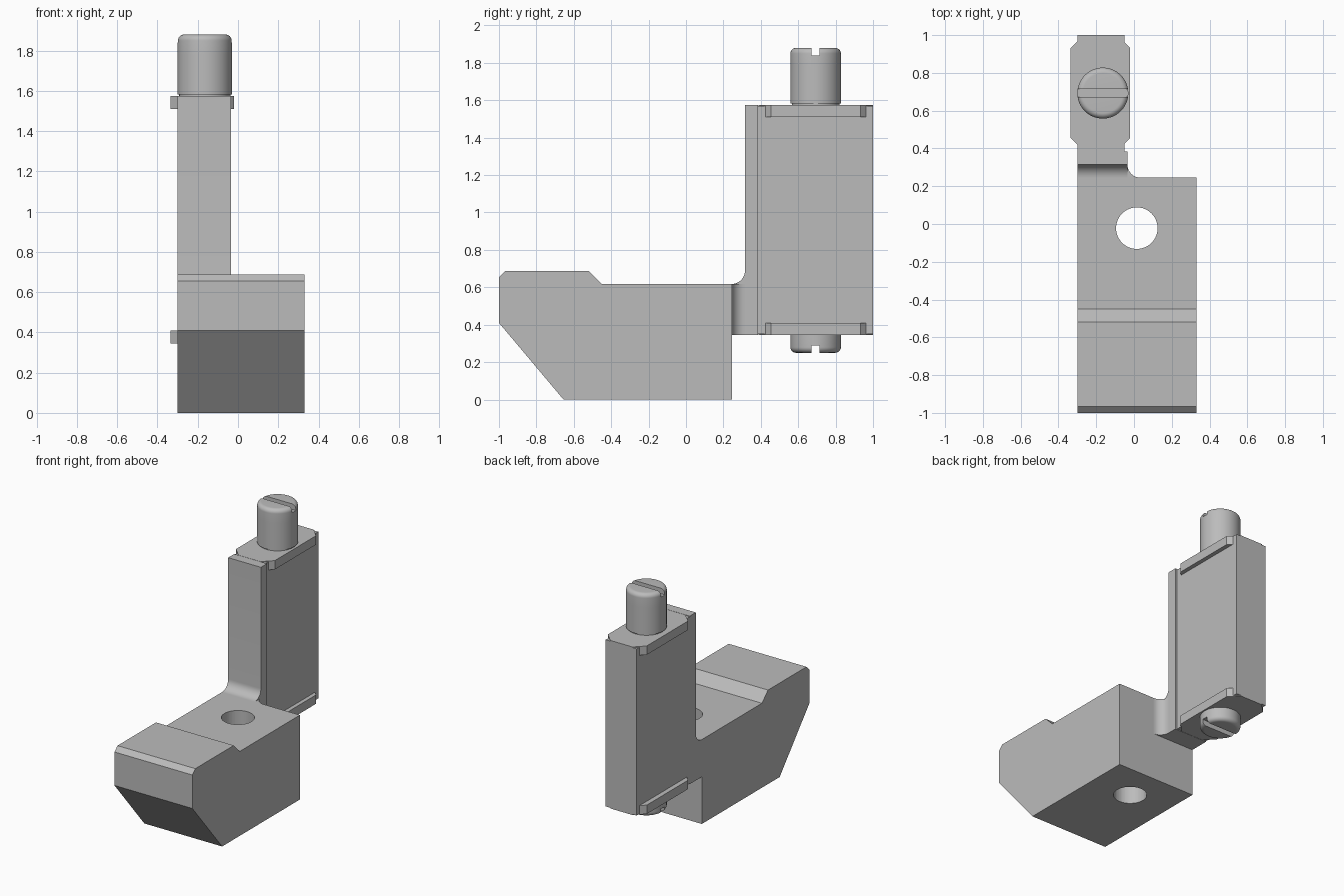
import bpy, bmesh, math
from mathutils import Matrix

cube = bpy.data.objects.get("Cube")
if cube:
    bpy.data.objects.remove(cube, do_unlink=True)

steel = bpy.data.materials.new("grey_metal")
steel.use_nodes = True
GREY = (0.5, 0.5, 0.5, 1)
steel.diffuse_color = GREY
steel.node_tree.nodes["Principled BSDF"].inputs["Base Color"].default_value = GREY


def finish(name, bm):
    bmesh.ops.recalc_face_normals(bm, faces=bm.faces)
    mesh = bpy.data.meshes.new(name)
    bm.to_mesh(mesh)
    bm.free()
    mesh.materials.append(steel)
    ob = bpy.data.objects.new(name, mesh)
    bpy.context.collection.objects.link(ob)
    return ob


def extrude(name, points, axis, lo, hi):
    """Extrude a 2D outline along x (points are y,z) or z (points are x,y)."""
    bm = bmesh.new()
    place = (lambda p: (lo, *p)) if axis == "x" else (lambda p: (*p, lo))
    face = bm.faces.new([bm.verts.new(place(p)) for p in points])
    new = bmesh.ops.extrude_face_region(bm, geom=[face])["geom"]
    move = (hi - lo, 0, 0) if axis == "x" else (0, 0, hi - lo)
    bmesh.ops.translate(bm, vec=move, verts=[v for v in new if isinstance(v, bmesh.types.BMVert)])
    return finish(name, bm)


def rect(a, b, c, d):
    return [(a, c), (b, c), (b, d), (a, d)]


def arc(cx, cy, r, start, end, steps=10):
    return [(cx + r * math.cos(math.radians(start + (end - start) * i / steps)),
             cy + r * math.sin(math.radians(start + (end - start) * i / steps)))
            for i in range(steps + 1)]


def cylinder(name, x, y, r, lo, hi):
    bm = bmesh.new()
    bmesh.ops.create_cone(bm, cap_ends=True, segments=64, radius1=r, radius2=r, depth=hi - lo,
                          matrix=Matrix.Translation((x, y, (lo + hi) / 2)))
    return finish(name, bm)


def cut(ob, cutter):
    mod = ob.modifiers.new("cut", "BOOLEAN")
    mod.operation, mod.solver, mod.object = "DIFFERENCE", "EXACT", cutter
    cutter.hide_render = True
    cutter.hide_set(True)


def smooth(ob):
    bpy.ops.object.select_all(action="DESELECT")
    ob.select_set(True)
    bpy.context.view_layer.objects.active = ob
    bpy.ops.object.shade_smooth_by_angle(angle=math.radians(30))


LEFT, RIGHT = 0.33, -0.30
RAIL = -0.035

# Chamfered base block with a through hole
base = extrude("base_block", [(-1, .41), (-1, .655), (-.965, .688), (-.52, .688), (-.45, .618),
                              (.245, .618), (.245, 0), (-.655, 0)], "x", RIGHT, LEFT)
cut(base, cylinder("hole_cutter", .015, -.022, .11, -.1, .8))
smooth(base)

# Upright rail, blended into the base top
rail = extrude("upright_rail", [(.235, .345), (.235, .618)] + arc(.245, .688, .07, -90, 0)
               + [(.315, 1.575), (.385, 1.575), (.385, .345)], "x", RIGHT, RAIL)
smooth(rail)

# Curved gusset between the base back and the rail side
gusset = extrude("side_gusset", [(RAIL - .01, .235), (RAIL + .07, .235)]
                 + arc(RAIL + .07, .315, .07, -90, -180) + [(RAIL - .01, .315)], "z", .345, .618)
smooth(gusset)

# Column body behind the rail
extrude("column_body", rect(RIGHT, -.05, .38, 1), "z", .35, 1.57)

# Octagonal end plates
octagon = [(-.335, .455), (-.267, .387), (-.088, .387), (-.02, .455),
           (-.02, .932), (-.088, 1), (-.267, 1), (-.335, .932)]
for name, lo in (("lower_end_plate", .345), ("upper_end_plate", 1.51)):
    extrude(name, octagon, "z", lo, lo + .065)

# Slotted screws
SX, SY, SR = -.165, .693, .135


def screw_head(name, inner, outer):
    """Round-edged slotted head; the slot is on the outer end."""
    s = 1 if outer > inner else -1
    profile = [(0, inner), (SR, inner)] + [
        (px, outer + s * (py - .03)) for px, py in arc(SR - .03, 0, .03, 0, 90, 8)] + [(0, outer)]
    bm = bmesh.new()
    verts = [bm.verts.new((r, 0, z)) for r, z in profile]
    edges = [bm.edges.new(pair) for pair in zip(verts, verts[1:])]
    bmesh.ops.spin(bm, geom=verts + edges, cent=(0, 0, 0), axis=(0, 0, 1),
                   angle=math.tau, steps=64, use_duplicate=False)
    bmesh.ops.remove_doubles(bm, verts=bm.verts, dist=.0001)
    bmesh.ops.translate(bm, vec=(SX, SY, 0), verts=bm.verts)
    head = finish(name, bm)
    ends = sorted((outer - s * .04, outer + s * .05))
    cut(head, extrude(name + "_slot_cutter", rect(SX - .2, SX + .2, SY - .021, SY + .021), "z", *ends))
    smooth(head)


smooth(cylinder("screw_neck", SX, SY, SR - .008, 1.57, 1.59))
smooth(cylinder("screw_barrel", SX, SY, SR, 1.583, 1.78))
screw_head("upper_screw_head", 1.78, 1.88)
screw_head("lower_screw_head", .35, .25)
